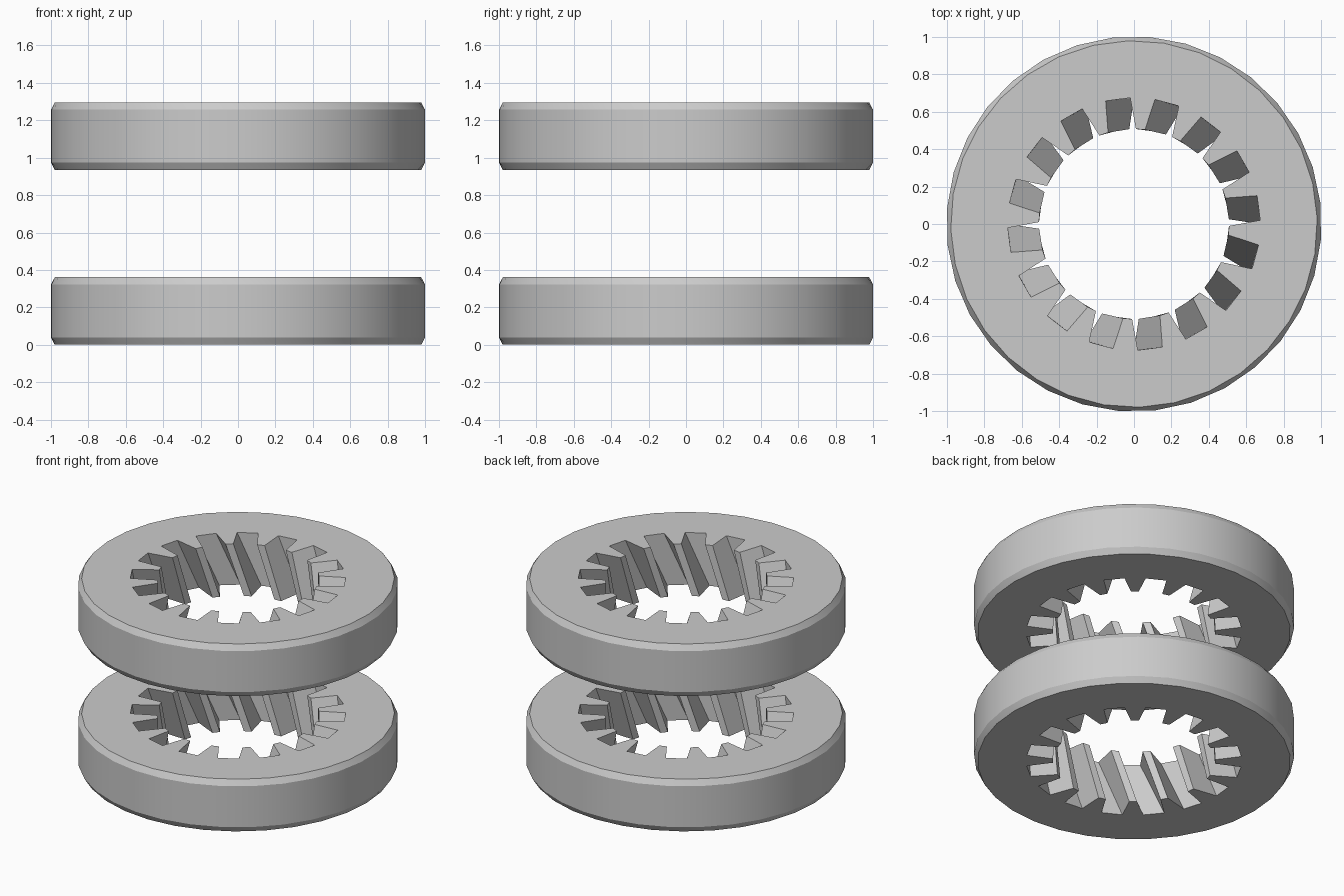
import bpy, bmesh
from math import cos, sin, radians

if "Cube" in bpy.data.objects:
    bpy.data.objects.remove(bpy.data.objects["Cube"])

TEETH = 16
PITCH = 360 / TEETH
H, CH = 0.361, 0.039          # ring height, chamfer height
R_TIP, R_ROOT, R_FACE, R_OUT = 0.508, 0.675, 0.98, 1.003
TIP, ROOT = 2.75, PITCH / 4   # half angles of tooth tip and root
START, TWIST = 86.1, 13.0     # top tooth angle, helix twist over the height


def ring_mesh():
    bm = bmesh.new()

    def vert(r, deg, z):
        a = radians(deg)
        return bm.verts.new((r * cos(a), r * sin(a), z))

    def inner(z, turn):
        # toothed bore outline: root, tip, tip, root for each tooth
        return [vert(r, START + turn + i * PITCH + d, z) for i in range(TEETH)
                for r, d in ((R_ROOT, -ROOT), (R_TIP, -TIP), (R_TIP, TIP), (R_ROOT, ROOT))]

    def outer(r, z, turn):
        return [vert(r, START + turn + i * PITCH + d, z) for i in range(TEETH)
                for d in (-ROOT, ROOT)]

    def bridge(a, b):
        n = len(a)
        for i in range(n):
            j = (i + 1) % n
            bm.faces.new((a[i], a[j], b[j], b[i]))

    in_top, in_bot = inner(H, 0), inner(0, -TWIST)
    rims = [outer(R_FACE, H, 0), outer(R_OUT, H - CH, -TWIST / 2),
            outer(R_OUT, CH, -TWIST / 2), outer(R_FACE, 0, -TWIST)]

    # helical bore, outer side and chamfers
    bridge(in_top, in_bot)
    for a, b in zip(rims, rims[1:]):
        bridge(a, b)
    # flat end faces with the teeth
    for ins, rim in ((in_top, rims[0]), (in_bot, rims[3])):
        for i in range(TEETH):
            bm.faces.new(ins[4 * i:4 * i + 4])
        roots = [v for k, v in enumerate(ins) if k % 4 in (0, 3)]
        bridge(roots, rim)

    bmesh.ops.recalc_face_normals(bm, faces=bm.faces)
    me = bpy.data.meshes.new("ring_gear")
    bm.to_mesh(me)
    bm.free()
    return me


# two identical stacked internal gears
mesh = ring_mesh()
for name, z in (("lower_ring_gear", 0), ("upper_ring_gear", 0.935)):
    ob = bpy.data.objects.new(name, mesh)
    ob.location.z = z
    bpy.context.collection.objects.link(ob)

bpy.ops.object.select_all(action='DESELECT')
ob.select_set(True)
bpy.context.view_layer.objects.active = ob
bpy.ops.object.shade_smooth_by_angle(angle=radians(25))
